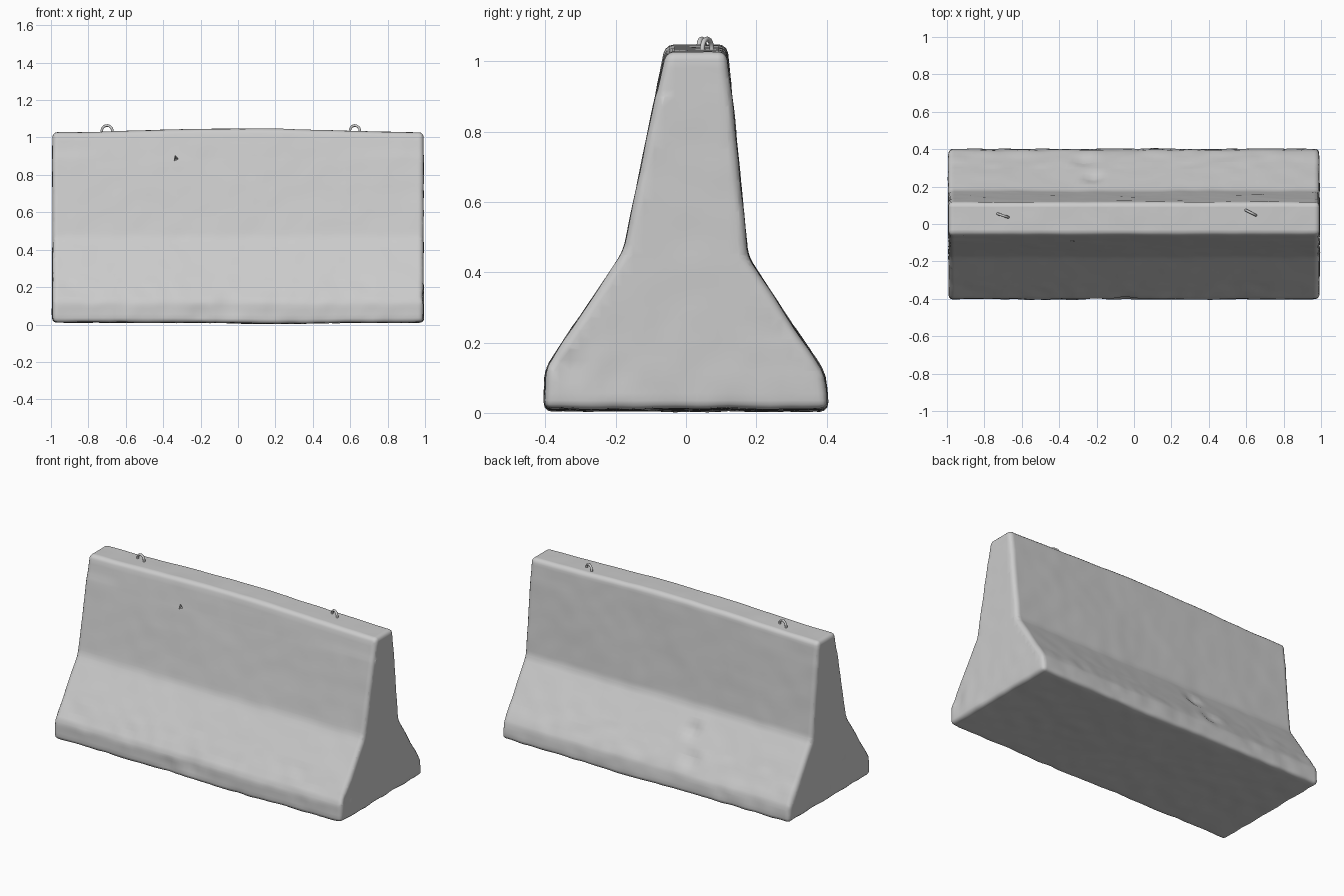
import bpy, bmesh, math
from mathutils import Vector, noise

if "Cube" in bpy.data.objects:
    bpy.data.objects.remove(bpy.data.objects["Cube"])


def material(name, colour):
    m = bpy.data.materials.new(name)
    m.use_nodes = True
    m.diffuse_color = colour
    m.node_tree.nodes["Principled BSDF"].inputs["Base Color"].default_value = colour
    return m


def link(name, data, mat):
    ob = bpy.data.objects.new(name, data)
    data.materials.append(mat)
    bpy.context.collection.objects.link(ob)
    return ob


concrete = material("pale concrete", (0.6, 0.6, 0.6, 1))

# Barrier body: sloped cross-section extruded along x, with worn round edges
PROFILE = [(-0.405, 0.015), (-0.40, 0.125), (-0.178, 0.46), (-0.058, 1.038),
           (0.116, 1.038), (0.176, 0.445), (0.395, 0.11), (0.405, 0.015)]
HALF = 0.992
bm = bmesh.new()
end = bm.faces.new([bm.verts.new((-HALF, y, z)) for y, z in PROFILE])
ext = bmesh.ops.extrude_face_region(bm, geom=[end])
bmesh.ops.translate(bm, vec=(2 * HALF, 0, 0),
                    verts=[v for v in ext["geom"] if isinstance(v, bmesh.types.BMVert)])
bmesh.ops.recalc_face_normals(bm, faces=bm.faces)
bmesh.ops.bevel(bm, geom=bm.edges[:], offset=0.024, segments=3, profile=0.5,
                affect='EDGES', clamp_overlap=True)

# Slice into a fine grid so the surface can be weathered
STEP = 0.03
for axis, low, high in ((0, -0.96, 0.96), (1, -0.36, 0.36), (2, 0.06, 1.0)):
    normal = Vector([float(i == axis) for i in range(3)])
    for i in range(int((high - low) / STEP) + 1):
        bmesh.ops.bisect_plane(bm, geom=bm.verts[:] + bm.edges[:] + bm.faces[:],
                               plane_co=normal * (low + i * STEP), plane_no=normal)
bmesh.ops.triangulate(bm, faces=[f for f in bm.faces if len(f.verts) > 4])
bm.normal_update()

# Weathering: gentle lumps, rough lower edge, a few dents (centre, radius, depth)
DENTS = [((-0.22, 0.25, 0.33), 0.07, 0.016), ((-0.28, 0.35, 0.2), 0.08, 0.012),
         ((-0.05, -0.38, 0.1), 0.1, 0.01), ((0.98, -0.33, 0.13), 0.06, 0.012),
         ((-0.2, -0.4, 0.06), 0.07, 0.012)]
shifts = []
for v in bm.verts:
    p = v.co
    push = 0.003 * noise.noise(p * 3) + 0.002 * noise.noise(p * 11)
    if p.z < 0.25:
        push += 0.004 * noise.noise(p * 14)
    for centre, radius, depth in DENTS:
        d = (p - Vector(centre)).length / radius
        if d < 1:
            push -= depth * (1 - d * d) ** 2
    shift = v.normal * push
    # Top crowns in the middle, the base sags slightly
    if p.z > 0.9:
        shift.z += 0.01 * math.cos(p.x * 3)
    elif p.z < 0.1:
        shift.z -= 0.004 + 0.006 * math.exp(-((p.x - 0.25) * 3) ** 2)
    shifts.append((v, shift))
for v, shift in shifts:
    v.co += shift
for f in bm.faces:
    f.smooth = True
mesh = bpy.data.meshes.new("barrier_body")
bm.to_mesh(mesh)
bm.free()
body = link("barrier_body", mesh, concrete)

# Triangular chip in the front face
bm = bmesh.new()
corners = [(-0.337, 0.925), (-0.346, 0.868), (-0.304, 0.884)]
outer = [bm.verts.new((x, -0.13, z)) for x, z in corners]
tip = bm.verts.new((-0.335, -0.045, 0.885))
bm.faces.new(outer)
for i in range(3):
    bm.faces.new((outer[i], tip, outer[(i + 1) % 3]))
bmesh.ops.recalc_face_normals(bm, faces=bm.faces)
chip = bpy.data.meshes.new("chip_cutter")
bm.to_mesh(chip)
bm.free()
cutter = link("chip_cutter", chip, concrete)
cutter.hide_render = True
cutter.hide_viewport = True
cutter.display_type = 'WIRE'
cut = body.modifiers.new("chip", 'BOOLEAN')
cut.operation = 'DIFFERENCE'
cut.object = cutter
cut.solver = 'EXACT'

bpy.context.view_layer.objects.active = body
body.select_set(True)
bpy.ops.object.shade_smooth_by_angle(angle=math.radians(40))


# Lifting loops: bent rod arches on the top
def lifting_loop(name, x, y, turn):
    curve = bpy.data.curves.new(name, 'CURVE')
    curve.dimensions = '3D'
    curve.bevel_depth = 0.007
    curve.bevel_resolution = 2
    arc = [(0.03 * math.cos(a), 1.034 + 0.03 * math.sin(a))
           for a in (math.pi * i / 12 for i in range(13))]
    path = [(0.03, 1.0)] + arc + [(-0.03, 1.0)]
    spline = curve.splines.new('POLY')
    spline.points.add(len(path) - 1)
    for point, (u, z) in zip(spline.points, path):
        point.co = (u, 0, z, 1)
    spline.use_smooth = True
    ob = link(name, curve, concrete)
    ob.location = (x, y, 0)
    ob.rotation_euler.z = math.radians(turn)


lifting_loop("right_lifting_loop", -0.70, 0.045, -18)
lifting_loop("left_lifting_loop", 0.625, 0.06, -27)
